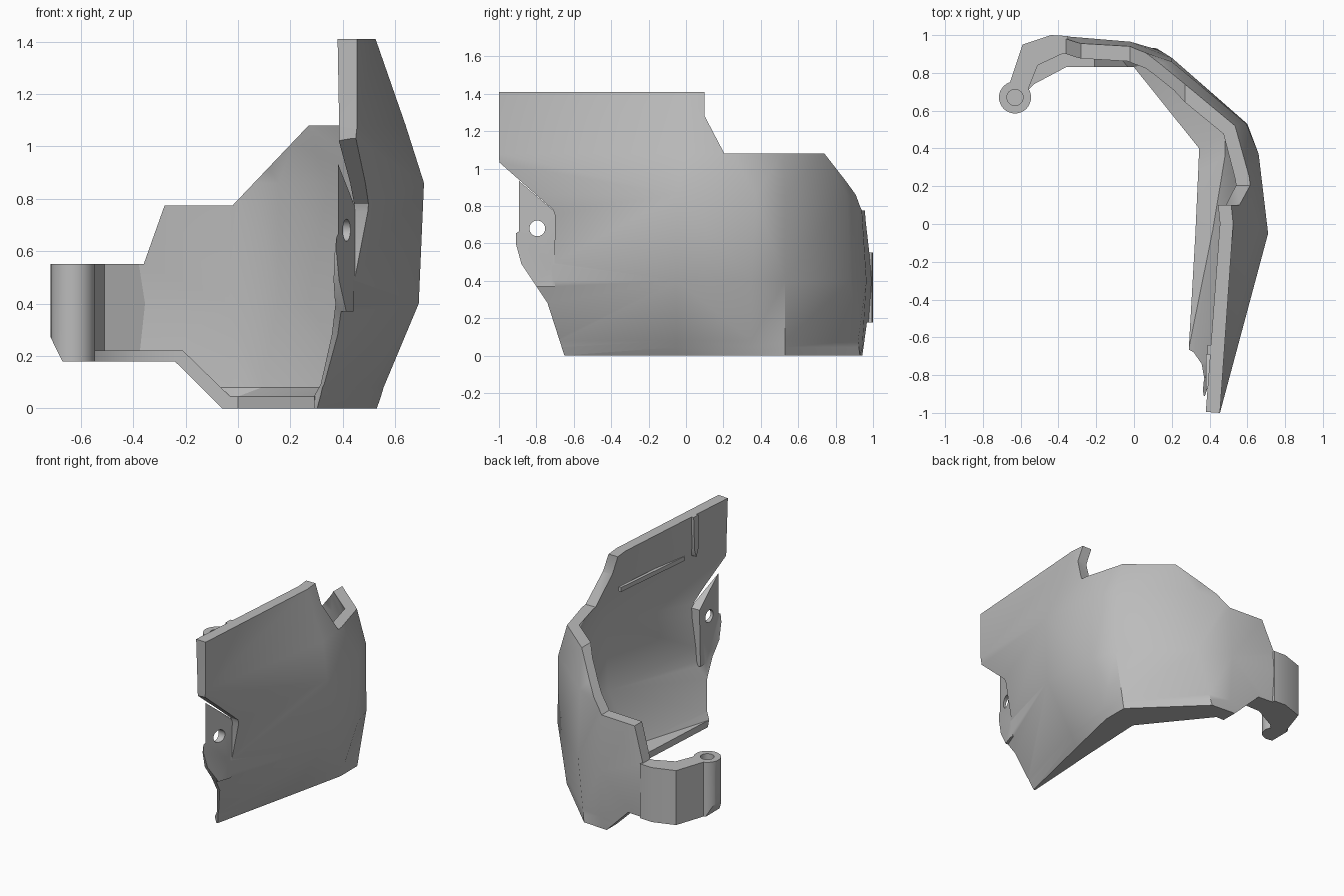
import bpy
import bmesh
from math import radians
from mathutils import Vector

cube = bpy.data.objects.get("Cube")
if cube:
    bpy.data.objects.remove(cube)

grey = bpy.data.materials.new("light grey")
grey.use_nodes = True
colour = (0.5, 0.5, 0.5, 1)
grey.diffuse_color = colour
grey.node_tree.nodes["Principled BSDF"].inputs["Base Color"].default_value = colour


def make_object(name, bm):
    bmesh.ops.recalc_face_normals(bm, faces=bm.faces)
    mesh = bpy.data.meshes.new(name)
    bm.to_mesh(mesh)
    bm.free()
    mesh.materials.append(grey)
    ob = bpy.data.objects.new(name, mesh)
    bpy.context.collection.objects.link(ob)
    return ob


def prism(name, outline, axis, low, high):
    """Extrude a 2D outline along the given axis."""
    bm = bmesh.new()
    rings = []
    for d in (low, high):
        ring = []
        for a, b in outline:
            co = {"x": (d, a, b), "y": (a, d, b), "z": (a, b, d)}[axis]
            ring.append(bm.verts.new(co))
        rings.append(ring)
        bm.faces.new(ring)
    n = len(outline)
    for i in range(n):
        j = (i + 1) % n
        bm.faces.new((rings[0][i], rings[0][j], rings[1][j], rings[1][i]))
    return make_object(name, bm)


def cylinder(name, radius, depth, location, rotation=(0, 0, 0)):
    bpy.ops.mesh.primitive_cylinder_add(vertices=32, radius=radius, depth=depth,
                                        location=location, rotation=rotation)
    ob = bpy.context.object
    ob.name = name
    ob.data.materials.append(grey)
    return ob


def boolean(ob, tool, operation, keep=False):
    mod = ob.modifiers.new(operation.title(), "BOOLEAN")
    mod.operation = operation
    mod.solver = "EXACT"
    mod.object = tool
    bpy.context.view_layer.objects.active = ob
    bpy.ops.object.modifier_apply(modifier=mod.name)
    if not keep:
        bpy.data.objects.remove(tool)


def inset(points, thickness, first):
    """Offset a plan line towards the hollow side; the first point has its own thickness."""
    result = []
    for i, p in enumerate(points):
        a = points[max(i - 1, 0)]
        b = points[min(i + 1, len(points) - 1)]
        d = (b - a).normalized()
        result.append(p + Vector((-d.y, d.x)) * (first if i == 0 else thickness))
    return result


def plan(*pairs):
    return [Vector(p) for p in pairs]


# Outer plan lines at rising heights, from the front end round to the back
base = plan((.30, -.66), (.44, -.05), (.53, .35), (.53, .53), (.12, .93), (-.02, .94), (-.44, .97))
low = plan((.375, -.88), (.69, -.05), (.66, .35), (.60, .53), (.20, .88), (-.02, .965), (-.44, 1))
high = plan((.43, -.99), (.71, -.05), (.66, .37), (.595, .53), (.20, .86), (-.02, .935), (-.44, .96))
shoulder = plan((.455, -1), (.64, 0), (.61, .25), (.535, .52), (.27, .74), (0, .84), (-.44, .84))
top = plan((.455, -1), (.525, 0), (.5, .25), (.43, .42), (.2, .6), (0, .7), (-.44, .7))
lip_inner = plan((.29, -.66), (.325, -.05), (.34, .28), (.345, .4), (0, .83), (-.08, .83), (-.44, .83))
lip = [a.lerp(b, 0.12) for a, b in zip(base, low)]
ledge = [a.lerp(b, 0.2) for a, b in zip(base, low)]

levels = [
    (0, base, lip_inner),
    (.045, lip, lip_inner),
    (.08, ledge, inset(ledge, .075, .01)),
    (.4, low, inset(low, .08, .02)),
    (.86, high, inset(high, .08, .05)),
    (1.08, shoulder, inset(shoulder, .075, .07)),
    (1.41, top, inset(top, .07, .075)),
]

# Curved guard wall
bm = bmesh.new()
rings = []
for z, outer, inner in levels:
    loop = outer + inner[::-1]
    rings.append([bm.verts.new((p.x, p.y, z)) for p in loop])
for r0, r1 in zip(rings, rings[1:]):
    n = len(r0)
    for i in range(n):
        j = (i + 1) % n
        bm.faces.new((r0[i], r0[j], r1[j], r1[i]))
for ring in (rings[0], rings[-1]):
    n = len(ring)
    for i in range(n // 2 - 1):
        bm.faces.new((ring[i], ring[i + 1], ring[n - 2 - i], ring[n - 1 - i]))
bmesh.ops.triangulate(bm, faces=bm.faces)
wall = make_object("guard_wall", bm)

# Screw pad on the inside, and a pocket outside with a slanting floor
pad = prism("screw_pad", [(-.995, 1.0), (-.97, 1.0), (-.69, .76), (-.70, .37), (-.95, .37)], "x", .381, .44)
boolean(wall, pad, "UNION")
pocket = prism("pocket", [(-1.1, 1.05), (-.995, 1.03), (-.71, .78), (-.70, .75),
                          (-.705, .37), (-1.1, .37)], "x", .2, .9)
floor = prism("pocket_floor", [(.447, -.7), (.481, -.6), (1, -.6), (1, -1.2), (.277, -1.2)], "z", .2, 1.3)
boolean(pocket, floor, "INTERSECT")
boolean(wall, pocket, "DIFFERENCE")

# Trim to the side and front outlines
side = prism("side_trim", [(-.65, -.1), (1.1, -.1), (1.1, 1.08), (.205, 1.08), (.1, 1.28), (.1, 1.5),
                           (-1.1, 1.5), (-1.1, .97), (-1, .97), (-.95, .92), (-.91, .8),
                           (-.91, .6), (-.88, .49), (-.74, .28), (-.65, 0)], "x", -1, 1)
boolean(wall, side, "INTERSECT")
front = prism("front_trim", [(-.06, 0), (-.06, -.1), (.9, -.1), (.9, 1.5), (.27, 1.5), (.27, 1.08),
                             (-.02, .775), (-.28, .775), (-.36, .55), (-.8, .55), (-.8, .27),
                             (-.715, .27), (-.67, .178), (-.24, .178)], "y", -1.2, 1.2)
boolean(wall, front, "INTERSECT", keep=True)
hole = cylinder("screw_hole", .042, 1, (.45, -.795, .68), (0, radians(90), 0))
boolean(wall, hole, "DIFFERENCE")

# Hinge arm with its lower lip, which runs on down the sloping edge
arm = prism("hinge_arm", [(-.35, .995), (-.44, 1), (-.59, .95), (-.66, .74), (-.57, .69),
                          (-.51, .84), (-.35, .915)], "z", .178, .55)
arm_lip = prism("hinge_arm_lip", [(-.34, .93), (-.52, .86), (-.57, .70), (-.53, .74),
                                  (-.36, .83), (-.22, .83), (-.22, .93)], "z", .178, .22)
slope_lip = prism("sloping_lip", [(-.06, 0), (-.03, .0), (-.03, .045), (-.21, .22), (-.24, .22),
                                  (-.24, .178)], "y", .83, .93)

# Hinge barrel with blind bore and slanted lower edge
barrel = cylinder("hinge_barrel", .085, .372, (-.63, .67, .364))
boolean(barrel, front, "INTERSECT")
bore = cylinder("hinge_bore", .043, .4, (-.63, .67, .52))
boolean(barrel, bore, "DIFFERENCE")

# Small locking rib and ledge inside the upper edge
rib = prism("locking_rib", [(-.69, 1.41), (-.64, 1.41), (-.65, 1.18), (-.67, 1.13), (-.69, 1.18)], "x", .39, .46)
strip = prism("inner_strip", [(.43, -.6), (.455, -.6), (.51, 0), (.49, 0)], "z", 1.12, 1.15)

for ob in (wall, arm, arm_lip, slope_lip, barrel, rib, strip):
    bpy.ops.object.select_all(action="DESELECT")
    ob.select_set(True)
    bpy.context.view_layer.objects.active = ob
    bpy.ops.object.shade_smooth_by_angle(angle=radians(30))
